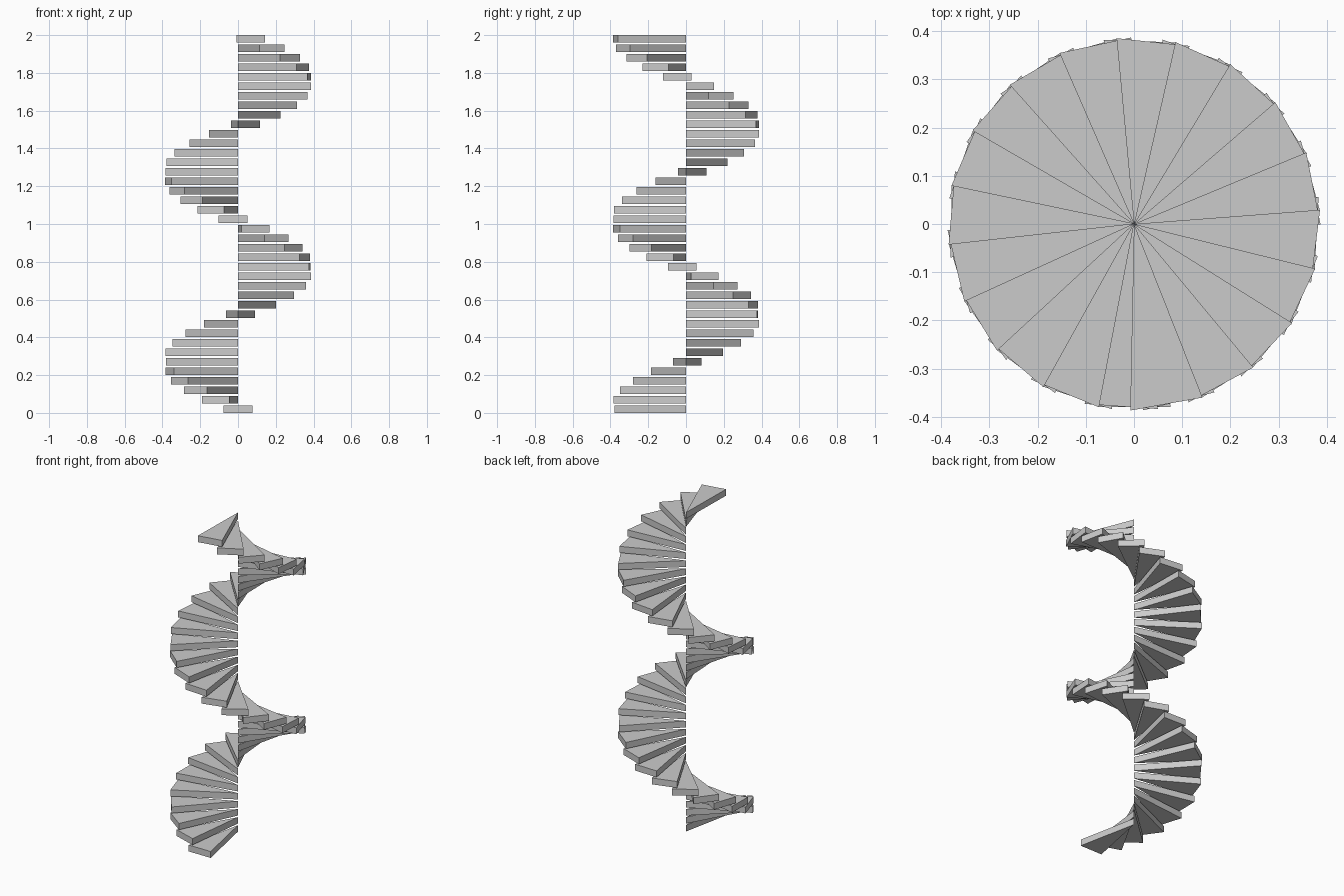
import bpy
from math import sin, cos, radians

if "Cube" in bpy.data.objects:
    bpy.data.objects.remove(bpy.data.objects["Cube"])

STEPS = 40
THICK = 0.04                          # tread thickness
RISE = (2.0 - THICK) / (STEPS - 1)    # height between treads
TURN = radians(-18.2)                 # clockwise seen from above
RADIUS = 0.387
HALF = radians(11.35)                 # half of the tread's wedge angle

# One triangular tread, pointed at the axis, pointing to the front
a, b = RADIUS * sin(HALF), -RADIUS * cos(HALF)
outline = [(0, 0), (-a, b), (a, b)]
verts = [(x, y, z) for z in (0, THICK) for x, y in outline]
faces = [(2, 1, 0), (3, 4, 5), (0, 1, 4, 3), (1, 2, 5, 4), (2, 0, 3, 5)]
mesh = bpy.data.meshes.new("tread")
mesh.from_pydata(verts, [], faces)
mesh.update()

# Spiral of treads sharing the same mesh
for i in range(STEPS):
    tread = bpy.data.objects.new(f"tread_{i + 1:02d}", mesh)
    tread.location.z = i * RISE
    tread.rotation_euler.z = i * TURN
    bpy.context.collection.objects.link(tread)
